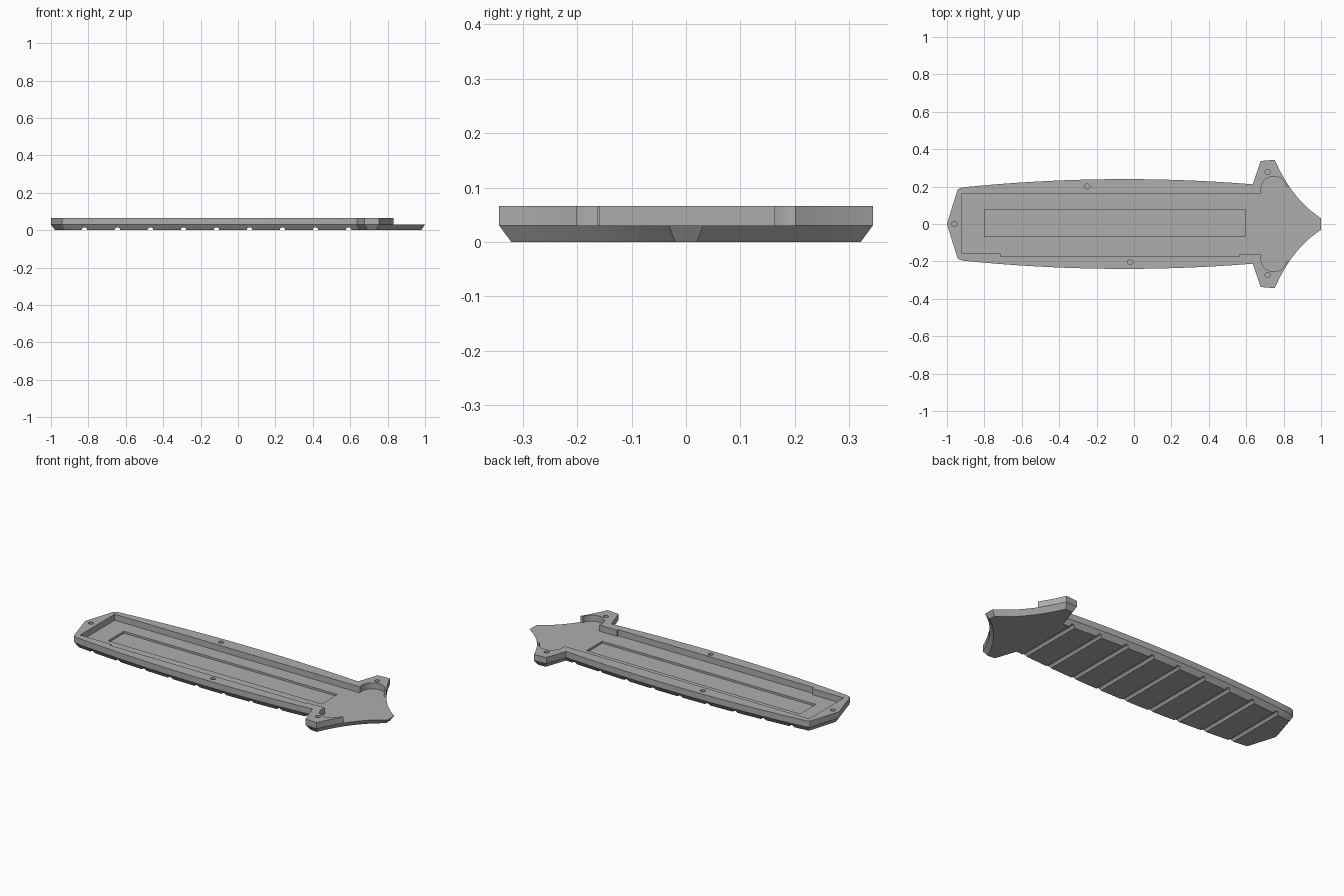
import bpy, bmesh, math
from mathutils import Vector

if "Cube" in bpy.data.objects:
    bpy.data.objects.remove(bpy.data.objects["Cube"])

FLOOR, TOP, BEVEL = 0.03, 0.066, 0.021

grey = bpy.data.materials.new("plain grey")
grey.use_nodes = True
grey.diffuse_color = (0.42, 0.42, 0.42, 1)
grey.node_tree.nodes["Principled BSDF"].inputs["Base Color"].default_value = grey.diffuse_color


def loft(name, loops):
    """Solid from a stack of (outline, z) rings, capped at both ends."""
    bm = bmesh.new()
    rings = [[bm.verts.new((x, y, z)) for x, y in pts] for pts, z in loops]
    n = len(rings[0])
    for a, b in zip(rings, rings[1:]):
        for i in range(n):
            j = (i + 1) % n
            bm.faces.new((a[i], a[j], b[j], b[i]))
    bm.faces.new(rings[0][::-1])
    bm.faces.new(rings[-1])
    bmesh.ops.recalc_face_normals(bm, faces=bm.faces)
    mesh = bpy.data.meshes.new(name)
    bm.to_mesh(mesh)
    bm.free()
    obj = bpy.data.objects.new(name, mesh)
    bpy.context.collection.objects.link(obj)
    mesh.materials.append(grey)
    return obj


def inset(pts, d):
    """Mitred inward offset of a counter-clockwise outline."""
    out = []
    for i, p in enumerate(pts):
        p = Vector(p)
        e1 = (p - Vector(pts[i - 1])).normalized()
        e2 = (Vector(pts[(i + 1) % len(pts)]) - p).normalized()
        n1, n2 = Vector((-e1.y, e1.x)), Vector((-e2.y, e2.x))
        out.append(p + (n1 + n2) * d / (1 + n1.dot(n2)))
    return out


def circle(x, y, r, start=0, end=360, n=24):
    angles = [math.radians(start + (end - start) * i / n) for i in range(n + 1)]
    return [(x + r * math.cos(a), y + r * math.sin(a)) for a in angles]


def mirror(pts):
    return [(x, -y) for x, y in pts]


def carve(obj, cutter):
    cutter.hide_render = True
    mod = obj.modifiers.new("carve", "BOOLEAN")
    mod.operation, mod.solver, mod.object = "DIFFERENCE", "EXACT", cutter
    bpy.context.view_layer.objects.active = obj
    bpy.ops.object.modifier_apply(modifier=mod.name)
    bpy.data.objects.remove(cutter)


# Outline: swelling grip, two guard horns, concave taper to the blunt tip
grip = [(-0.05 + t, 0.24 - 0.059 * t * t) for t in (-0.87 + 1.555 * i / 20 for i in range(21))]
p0, p1, p2 = Vector((0.753, 0.343)), Vector((0.8435, 0.1325)), Vector((1, 0.031))
taper = [tuple(p0 * (1 - t) ** 2 + p1 * 2 * t * (1 - t) + p2 * t * t) for t in (i / 14 for i in range(15))]
upper = [(-0.947, 0.172), (-0.94, 0.186)] + grip + [(0.677, 0.337)] + taper
outline = [(-1, 0)] + mirror(upper) + upper[::-1]
handle = loft("handle_half", [(inset(outline, BEVEL), 0), (outline, FLOOR), (outline, TOP)])

# Recess inside the rim, with round seats in the horns, open at the tip
seat = circle(0.747, 0.187, 0.068, 201, 11)
upper_edge = [(-0.92, 0.163)] + seat + [(1.1, 0.2)]
lower_edge = [(-0.92, -0.158), (-0.715, -0.158), (-0.715, -0.173), (0.565, -0.173), (0.565, -0.163)]
lower_edge += mirror(seat) + [(1.1, -0.2)]
recess = lower_edge + upper_edge[::-1]
carve(handle, loft("recess_cutter", [(recess, FLOOR), (recess, 0.1)]))

# Shallow slot in the floor
slot = [(-0.8, -0.068), (0.595, -0.068), (0.595, 0.078), (-0.8, 0.078)]
carve(handle, loft("slot_cutter", [(slot, 0.018), (slot, 0.05)]))

# Pin holes in the rim
for x, y in [(-0.96, 0), (-0.25, 0.2), (-0.02, -0.203), (0.715, 0.278), (0.715, -0.273)]:
    hole = circle(x, y, 0.014)[:-1]
    carve(handle, loft("pin_cutter", [(hole, 0.035), (hole, 0.1)]))

# Grooves across the underside
for i in range(9):
    groove = circle(-0.821 + 0.1765 * i, 0, 0.015, n=16)[:-1]
    cutter = loft("groove_cutter", [(groove, -0.4), (groove, 0.4)])
    cutter.rotation_euler.x = math.pi / 2
    carve(handle, cutter)

bpy.ops.object.select_all(action="DESELECT")
handle.select_set(True)
bpy.context.view_layer.objects.active = handle
bpy.ops.object.shade_smooth_by_angle(angle=math.radians(25))
